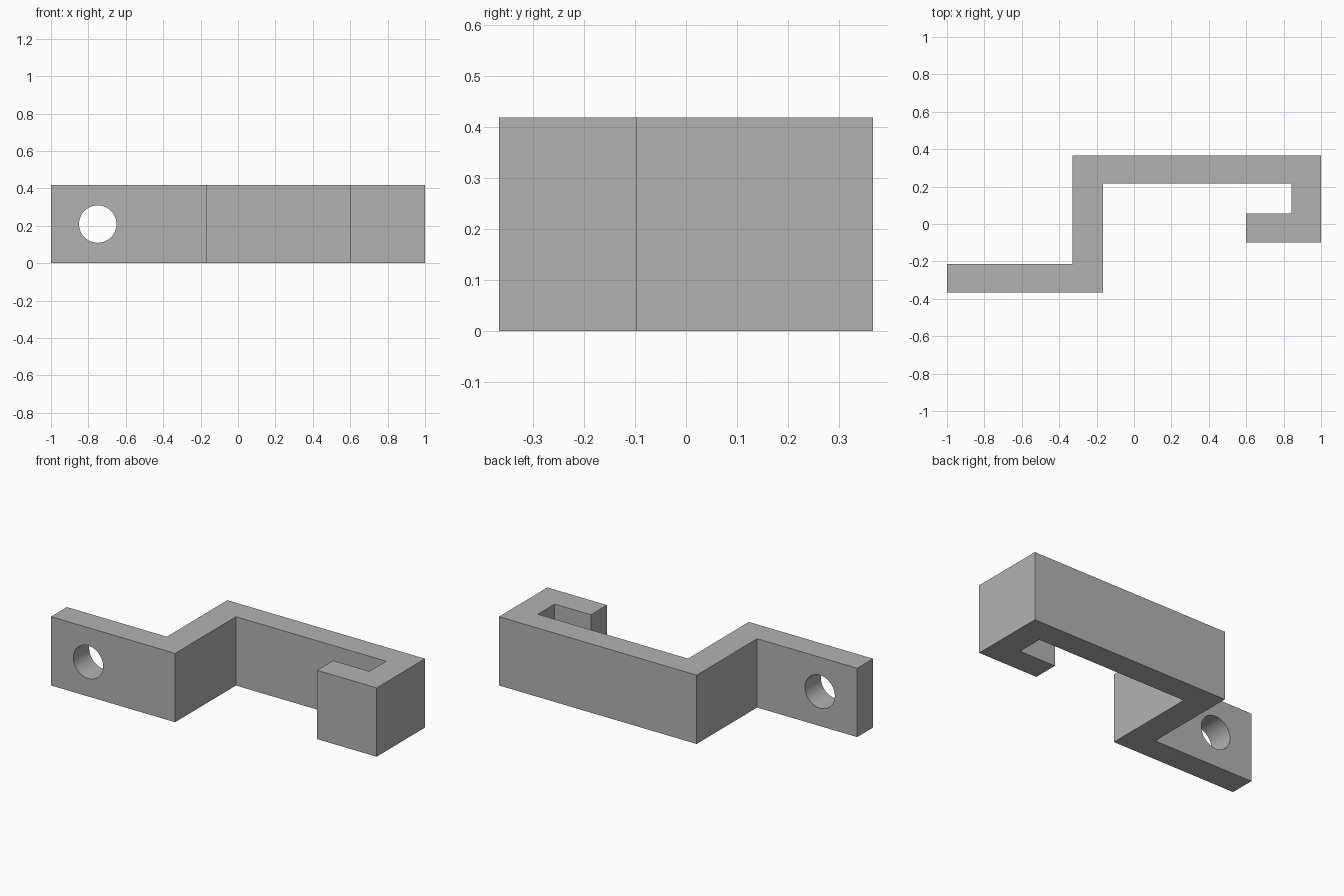
import bpy, bmesh, math

cube = bpy.data.objects.get("Cube")
if cube:
    bpy.data.objects.remove(cube, do_unlink=True)

HEIGHT = 0.418
HOLE_X, HOLE_RADIUS = -0.75, 0.1

# Plain grey material
grey = bpy.data.materials.new("plain_grey")
grey.use_nodes = True
colour = (0.45, 0.45, 0.45, 1)
grey.diffuse_color = colour
grey.node_tree.nodes["Principled BSDF"].inputs["Base Color"].default_value = colour

# Bracket: stepped strap with a hooked end, extruded from its plan outline
outline = [
    (-1, -0.366), (-0.166, -0.366), (-0.166, 0.217), (0.843, 0.217),
    (0.843, 0.056), (0.6, 0.056), (0.6, -0.098), (1, -0.098),
    (1, 0.366), (-0.328, 0.366), (-0.328, -0.214), (-1, -0.214),
]
bm = bmesh.new()
base = bm.faces.new([bm.verts.new((x, y, 0)) for x, y in outline])
result = bmesh.ops.extrude_face_region(bm, geom=[base])
top = [v for v in result["geom"] if isinstance(v, bmesh.types.BMVert)]
bmesh.ops.translate(bm, verts=top, vec=(0, 0, HEIGHT))
bmesh.ops.recalc_face_normals(bm, faces=bm.faces)
mesh = bpy.data.meshes.new("hooked_bracket")
bm.to_mesh(mesh)
bm.free()
mesh.materials.append(grey)
bracket = bpy.data.objects.new("hooked_bracket", mesh)
bpy.context.collection.objects.link(bracket)

# Round screw hole through the flat tab
bpy.ops.mesh.primitive_cylinder_add(
    vertices=64, radius=HOLE_RADIUS, depth=0.4,
    location=(HOLE_X, -0.29, HEIGHT / 2), rotation=(math.pi / 2, 0, 0))
cutter = bpy.context.object
cutter.name = "hole_cutter"
cutter.hide_render = True
cutter.data.materials.append(grey)

bpy.ops.object.select_all(action="DESELECT")
bracket.select_set(True)
bpy.context.view_layer.objects.active = bracket
hole = bracket.modifiers.new("screw_hole", "BOOLEAN")
hole.operation = "DIFFERENCE"
hole.solver = "EXACT"
hole.object = cutter
bpy.ops.object.modifier_apply(modifier=hole.name)
bpy.data.objects.remove(cutter, do_unlink=True)

# Smooth hole wall, crisp bracket edges
bpy.ops.object.shade_smooth_by_angle(angle=math.radians(30))
